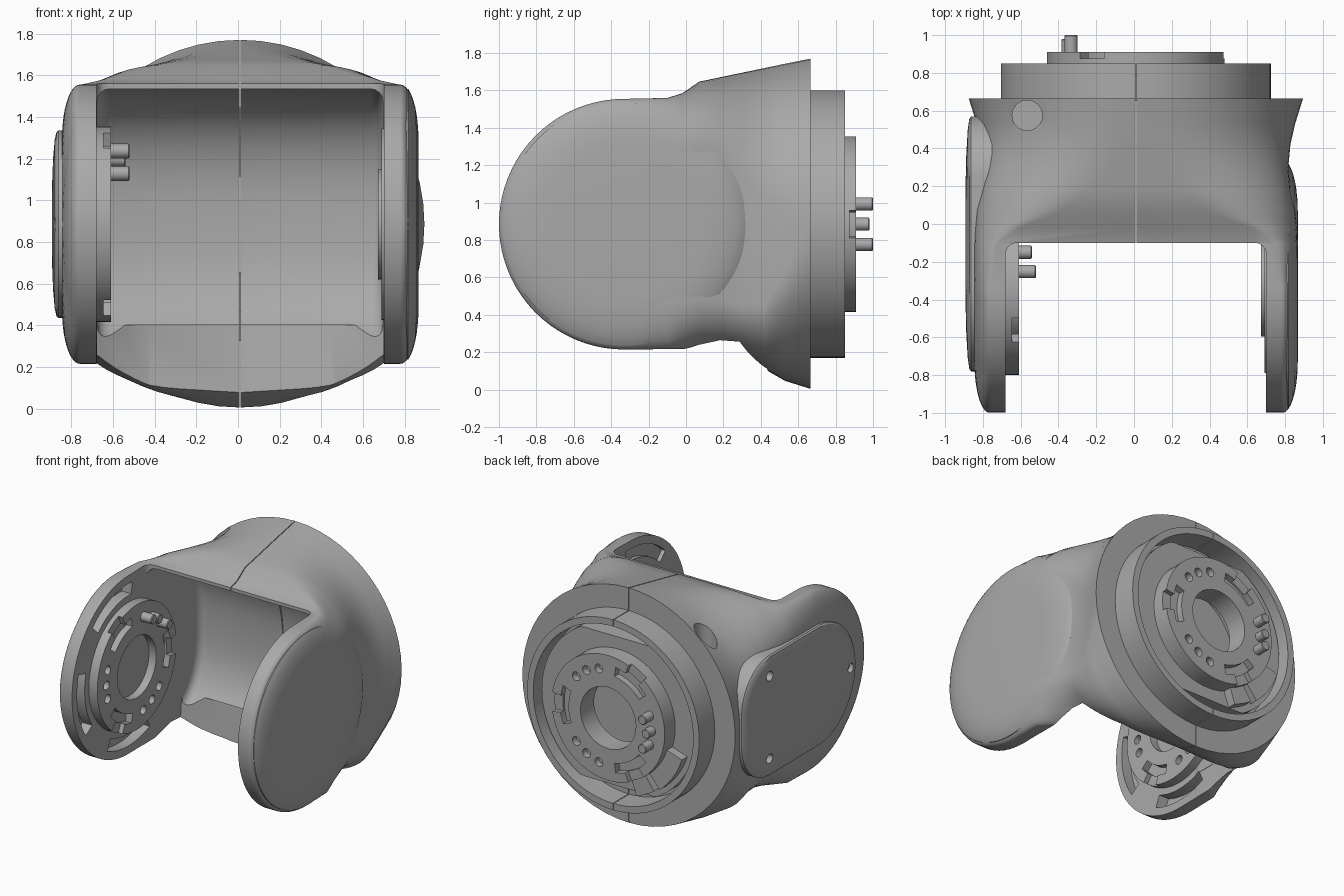
import bpy, bmesh
from math import sin, cos, pi, sqrt, radians, copysign

if "Cube" in bpy.data.objects:
    bpy.data.objects.remove(bpy.data.objects["Cube"])

ZC, ARM_Y, XC = 0.885, -0.33, 0.01      # joint height, arm pivot depth, seam plane
grey = bpy.data.materials.new("matte_grey")
grey.use_nodes = True
grey.diffuse_color = (0.4, 0.4, 0.4, 1)
grey.node_tree.nodes["Principled BSDF"].inputs["Base Color"].default_value = (0.4, 0.4, 0.4, 1)


# Local frames: (u, v) lie in the part's face, w is its axis
def rear(u, v, w): return (XC - u, w, ZC + v)
def arm(u, v, w): return (w, ARM_Y + u, ZC + v)
def upright(u, v, w): return (u, v, w)


def make(name, bm):
    bmesh.ops.recalc_face_normals(bm, faces=bm.faces)
    me = bpy.data.meshes.new(name)
    bm.to_mesh(me)
    bm.free()
    me.materials.append(grey)
    ob = bpy.data.objects.new(name, me)
    bpy.context.collection.objects.link(ob)
    return ob


def loft(name, rings):
    bm = bmesh.new()
    loops = [[bm.verts.new(p) for p in r] for r in rings]
    n = len(loops[0])
    for a, b in zip(loops, loops[1:]):
        for i in range(n):
            bm.faces.new((a[i], a[(i + 1) % n], b[(i + 1) % n], b[i]))
    bm.faces.new(loops[0])
    bm.faces.new(loops[-1])
    bmesh.ops.remove_doubles(bm, verts=bm.verts, dist=1e-5)
    return make(name, bm)


def prism(name, frame, outline, w0, w1):
    return loft(name, [[frame(u, v, w) for u, v in outline] for w in (w0, w1)])


def bake(ob):
    dg = bpy.context.evaluated_depsgraph_get()
    dg.update()
    me = bpy.data.meshes.new_from_object(ob.evaluated_get(dg))
    ob.modifiers.clear()
    ob.data = me


def cut(ob, cutter):
    m = ob.modifiers.new("cut", 'BOOLEAN')
    m.operation, m.solver, m.object = 'DIFFERENCE', 'EXACT', cutter
    bake(ob)
    bpy.data.objects.remove(cutter)


def bevel(ob, width, segments):
    m = ob.modifiers.new("bevel", 'BEVEL')
    m.width, m.segments, m.limit_method, m.angle_limit = width, segments, 'ANGLE', radians(50)
    bake(ob)


def arc(r, a0, a1, n, cu=0, cv=0):
    return [(cu + r * cos(radians(a0 + (a1 - a0) * i / n)),
             cv + r * sin(radians(a0 + (a1 - a0) * i / n))) for i in range(n + 1)]


def disc(r, cu=0, cv=0, n=64):
    return arc(r, 0, 360, n, cu, cv)[:-1]


def sector(r0, r1, mid, half, n=14):
    return arc(r1, mid - half, mid + half, n) + arc(r0, mid + half, mid - half, n)


def rect(u0, u1, v0, v1):
    return [(u0, v0), (u1, v0), (u1, v1), (u0, v1)]


# Main shell: elliptical-cornered sections lofted from arm tips to rear flange
def section(y, a, top, bottom, upper, lower, n=14):
    pts = []
    for q in range(4):
        sx = 1 if q in (0, 3) else -1
        sz, h, (rx, rz) = (1, top, upper) if q < 2 else (-1, bottom, lower)
        for i in range(n + 1):
            t = pi / 2 * (q + i / n)
            pts.append((XC + sx * (a - rx) + rx * cos(t), y, ZC + sz * (h - rz) + rz * sin(t)))
    return pts


def arm_reach(r):
    return 0.775 + 0.08 * sqrt(max(0, 1 - ((max(r, 0.4) - 0.4) / 0.27) ** 2))


rings = []
for k in range(20):
    t = radians(3 + 87 * k / 19)
    dy, h = 0.67 * cos(t), 0.67 * sin(t)
    corner = (arm_reach(dy) - 0.77, h - sqrt(max(0, 0.42 ** 2 - dy * dy)) * 0.98)
    rings.append(section(ARM_Y - dy, arm_reach(dy), h, h, corner, corner))
for row in [(-0.1, 0.855, 0.675, 0.668, (0.12, 0.27), (0.09, 0.26)),
            (-0.02, 0.852, 0.7, 0.668, (0.24, 0.3), (0.17, 0.26)),
            (0.07, 0.843, 0.762, 0.67, (0.46, 0.35), (0.27, 0.27)),
            (0.18, 0.818, 0.785, 0.685, (0.58, 0.4), (0.36, 0.28)),
            (0.3, 0.807, 0.81, 0.715, (0.68, 0.53), (0.41, 0.29)),
            (0.42, 0.818, 0.835, 0.775, (0.76, 0.7), (0.48, 0.34)),
            (0.53, 0.843, 0.858, 0.838, (0.82, 0.82), (0.67, 0.58)),
            (0.665, 0.885, 0.885, 0.88, (0.884, 0.884), (0.884, 0.88))]:
    rings.append(section(*row))
shell = loft("shell", rings)

# Opening between the arms, with rounded inner corners
opening = arc(0.06, 0, 90, 6, 0.64, -0.16) + arc(0.06, 90, 180, 6, -0.62, -0.16) + [(-0.68, -1.2), (0.70, -1.2)]
cut(shell, prism("opening", upright, opening, -0.5, 2.5))

# Scooped cavity behind the opening
scoop = [(0.05, 0.65)]
for i in range(41):
    s, c = max(0, sin(pi * i / 40)), cos(pi * i / 40)
    scoop.append((0.23 + 0.62 * s ** 0.77, copysign(0.65 * abs(c) ** 0.77, c)))
scoop.append((0.05, -0.65))
cavity = prism("cavity", arm, scoop, -0.676, 0.696)
bevel(cavity, 0.06, 4)
cut(shell, cavity)

# Underside left open back to the flange, leaning wall behind it
floor = [(-0.678, -0.3), (0.698, -0.3), (0.698, 0.28), (0.45, 0.44), (XC, 0.49), (-0.43, 0.44), (-0.678, 0.28)]
cut(shell, loft("floor_opening", [[(x, y + lean, z) for x, y in floor] for z, lean in ((-0.1, -0.03), (0.4, 0.02))]))

# Pockets around the rim of both arm faces
for w0, w1 in ((-0.76, -0.6), (0.6, 0.77)):
    for mid in (110, 190, 270):
        cut(shell, prism("pocket", arm, sector(0.52, 0.61, mid, 24), w0, w1))

# Access hole and rear chamber
cut(shell, prism("access_hole", upright, disc(0.08, -0.565, 0.575, 32), 1.36, 2))
cut(shell, prism("chamber", rear, disc(0.42), 0.56, 1))

# Rounded face of the left arm, standing proud of the waist
loft("left_arm_face", [[arm(u, v, 0.73) for u, v in disc(0.65, n=80)]] +
     [[arm(u, v, arm_reach(r) + 0.012) for u, v in disc(r, n=80)]
      for r in (0.65, 0.63, 0.6, 0.56, 0.52, 0.46, 0.4)])

# Rear collar and the flat-sided seat inside it
collar = prism("rear_collar", rear, disc(0.715, n=96), 0.655, 0.85)
cut(collar, prism("collar_bore", rear, disc(0.665, n=96), 0.5, 1))
seat = prism("rear_seat", rear, [(u, max(-0.56, min(0.56, v))) for u, v in disc(0.64, n=96)], 0.65, 0.785)
cut(seat, prism("seat_bore", rear, disc(0.42), 0.5, 1))

# Thin split line between the two halves
for ob in (shell, collar):
    cut(ob, prism("split", upright, rect(XC - 0.003, XC + 0.003, -0.3, 1.2), -0.5, 2.5))


# Coupling plate with arc slots, hole groups and three pins
def coupling(name, frame, w0, w1, turn, bore_depth):
    plate = prism(name, frame, disc(0.47, n=96), w0, w1)
    cut(plate, prism("hub", frame, disc(0.23), w1 - bore_depth, w1 + 0.1))
    for k in range(3):
        slot = turn + 60 + 120 * k
        cut(plate, prism("slot", frame, sector(0.33, 0.4, slot, 21), w1 - 0.05, w1 + 0.1))
        cut(plate, prism("notch", frame, sector(0.38, 0.5, slot, 9), w1 - 0.035, w1 + 0.1))
        for step in (-17.5, 0, 17.5):
            a = radians(turn + 120 * k + step)
            u, v = 0.36 * cos(a), 0.36 * sin(a)
            if k:
                cut(plate, prism("hole", frame, disc(0.033, u, v, 20), w1 - 0.05, w1 + 0.1))
            else:
                tip = w1 + (0.09 if step else 0.07)
                bevel(prism(name + "_pin", frame, disc(0.035, u, v, 24), w1 - 0.02, tip), 0.005, 1)


coupling("rear_coupling", rear, 0.75, 0.91, 0, 0.3)
coupling("arm_coupling", arm, -0.70, -0.61, 60, 0.06)

# Stop bracket beside the rear coupling
prism("stop_bracket", rear, sector(0.46, 0.6, 326, 16), 0.74, 0.85)
prism("stop_tab", rear, sector(0.42, 0.59, 297, 8), 0.74, 0.85)

# Bearing pads on the left arm
prism("bearing_pad", arm, disc(0.46), 0.69, 0.72)
prism("bearing_boss", arm, disc(0.265), 0.672, 0.72)

# Domed right side cover with three screw holes
outline = arc(0.45, 90, 270, 40) + arc(0.33, -90, 0, 16, 0.57, -0.12) + arc(0.33, 0, 90, 16, 0.57, 0.12)
cover = loft("side_cover", [[arm(0.22 + (u - 0.22) * s, v * s, w) for u, v in outline] for s, w in
                            ((1, -0.72), (1, -0.862), (0.98, -0.872), (0.9, -0.88), (0.7, -0.888), (0.4, -0.893))])
for u, v in ((-0.37, 0), (0.6, 0.31), (0.6, -0.31)):
    cut(cover, prism("screw_hole", arm, disc(0.035, u, v, 24), -0.95, -0.83))

# Smooth shading with sharp edges kept
for ob in bpy.context.view_layer.objects:
    ob.select_set(ob.type == 'MESH' and grey.name in ob.data.materials)
bpy.context.view_layer.objects.active = shell
bpy.ops.object.shade_smooth_by_angle(angle=radians(32))
